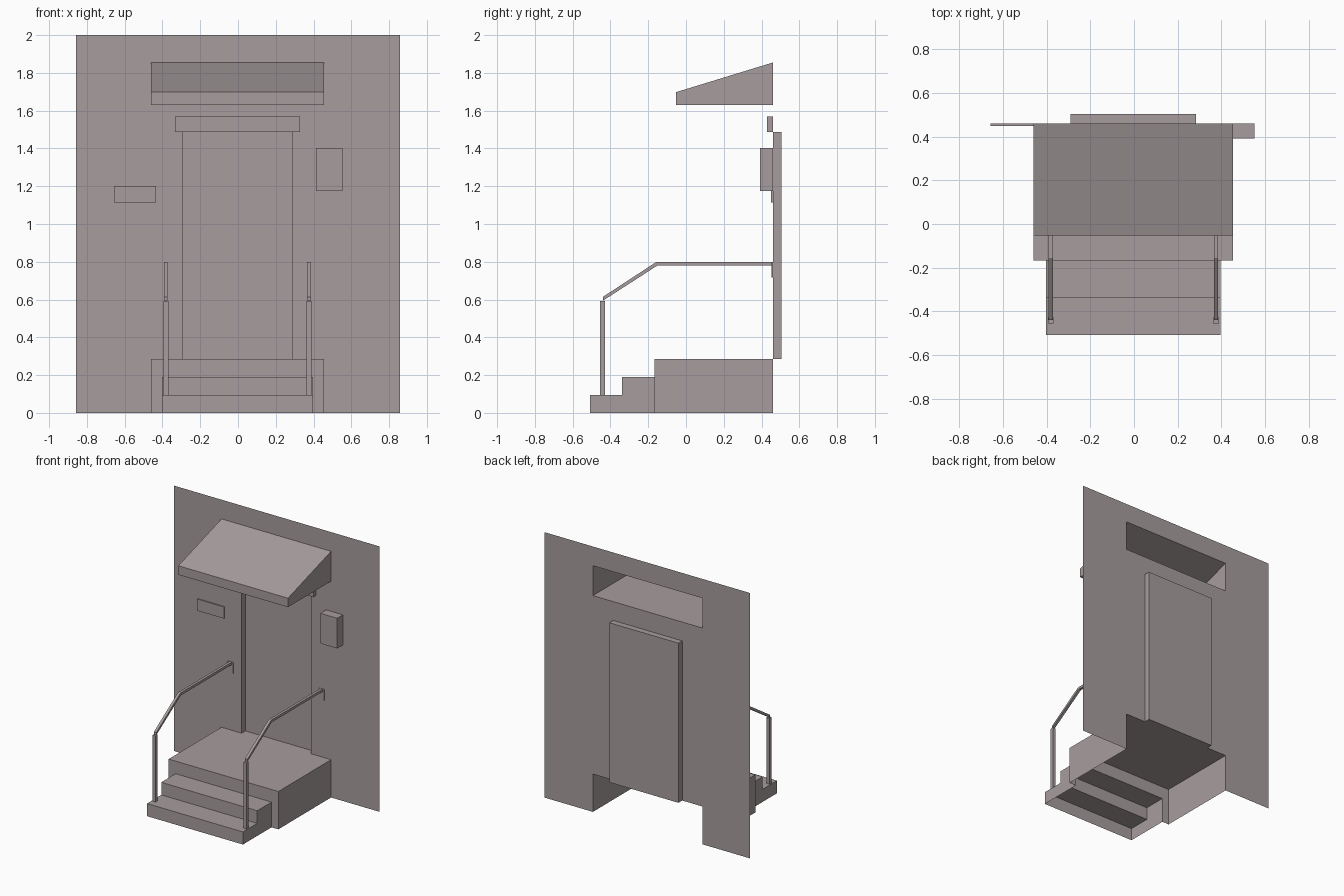
import bpy
import bmesh
from mathutils import Vector

cube = bpy.data.objects.get("Cube")
if cube:
    bpy.data.objects.remove(cube, do_unlink=True)

COLOUR = (0.39, 0.34, 0.34, 1.0)
stone = bpy.data.materials.new("warm_grey")
stone.use_nodes = True
stone.diffuse_color = COLOUR
stone.node_tree.nodes["Principled BSDF"].inputs["Base Color"].default_value = COLOUR

WALL_Y = 0.46
MID = -0.003          # shared centre line of door, canopy and steps
LANDING_W, DOOR_W, STEP_W = 0.457, 0.288, 0.4
LANDING_TOP, DOOR_TOP = 0.285, 1.488
CANOPY_LOW, CANOPY_HIGH = 1.63, 1.855


def finish(name, bm, recalc=True):
    if recalc:
        bmesh.ops.recalc_face_normals(bm, faces=bm.faces[:])
    mesh = bpy.data.meshes.new(name)
    bm.to_mesh(mesh)
    bm.free()
    mesh.materials.append(stone)
    obj = bpy.data.objects.new(name, mesh)
    bpy.context.collection.objects.link(obj)
    return obj


def panel(name, xs, zs, y, is_hole):
    """Flat upright sheet facing the front, with rectangular openings."""
    bm = bmesh.new()
    for x0, x1 in zip(xs, xs[1:]):
        for z0, z1 in zip(zs, zs[1:]):
            if not is_hole((x0 + x1) / 2, (z0 + z1) / 2):
                bm.faces.new([bm.verts.new((x, y, z)) for x, z in
                              ((x0, z0), (x1, z0), (x1, z1), (x0, z1))])
    bmesh.ops.remove_doubles(bm, verts=bm.verts[:], dist=0.0001)
    return finish(name, bm, False)


def shell(name, half, profile, mid=MID):
    """Sweep an open side profile across x and cap both ends."""
    bm = bmesh.new()
    ends = [[bm.verts.new((mid + s * half, y, z)) for y, z in profile] for s in (-1, 1)]
    for i in range(len(profile) - 1):
        bm.faces.new((ends[0][i], ends[0][i + 1], ends[1][i + 1], ends[1][i]))
    for end in ends:
        bm.faces.new(end)
    return finish(name, bm)


def box(name, x, y, z):
    bm = bmesh.new()
    bmesh.ops.create_cube(bm, size=1)
    lo, hi = (Vector(v) for v in zip(x, y, z))
    for v in bm.verts:
        v.co = Vector((v.co[i] + 0.5) * (hi[i] - lo[i]) + lo[i] for i in range(3))
    return finish(name, bm)


# Wall sheet, open behind the landing, the doorway and the canopy
def wall_hole(x, z):
    x = abs(x - MID)
    return ((x < LANDING_W and (z < LANDING_TOP or CANOPY_LOW < z < CANOPY_HIGH))
            or (x < DOOR_W and LANDING_TOP < z < DOOR_TOP))


panel("wall",
      [-0.857, MID - LANDING_W, MID - DOOR_W, MID + DOOR_W, MID + LANDING_W, 0.857],
      [0, LANDING_TOP, DOOR_TOP, CANOPY_LOW, CANOPY_HIGH, 2], WALL_Y, wall_hole)

# Recessed doorway with its door at the back
recess = shell("door_recess", DOOR_W,
               [(WALL_Y, LANDING_TOP), (0.505, LANDING_TOP),
                (0.505, DOOR_TOP), (WALL_Y, DOOR_TOP)])
recess.data.flip_normals()

# Canopy, hollow towards the wall
shell("canopy", LANDING_W,
      [(WALL_Y, CANOPY_LOW), (-0.053, CANOPY_LOW), (-0.053, 1.698), (WALL_Y, CANOPY_HIGH)])

# Landing: top and sides, then a front sheet open behind the steps
FRONT, STEP_TOP = -0.168, 0.19
bm = bmesh.new()
corners = [[bm.verts.new((MID + s * LANDING_W, y, z)) for y, z in
            ((WALL_Y, 0), (FRONT, 0), (FRONT, LANDING_TOP), (WALL_Y, LANDING_TOP))]
           for s in (-1, 1)]
for side in corners:
    bm.faces.new(side)
bm.faces.new((corners[0][2], corners[1][2], corners[1][3], corners[0][3]))
finish("landing", bm)
panel("landing_front",
      [MID - LANDING_W, MID - STEP_W, MID + STEP_W, MID + LANDING_W],
      [0, STEP_TOP, LANDING_TOP], FRONT,
      lambda x, z: abs(x - MID) < STEP_W and z < STEP_TOP)

# Two hollow steps; the caps close the sides only
bm = bmesh.new()
steps = [(FRONT, 0), (-0.508, 0), (-0.508, 0.095), (-0.338, 0.095),
         (-0.338, STEP_TOP), (FRONT, STEP_TOP)]
ends = [[bm.verts.new((MID + s * STEP_W, y, z)) for y, z in steps] for s in (-1, 1)]
for i in range(1, len(steps) - 1):
    bm.faces.new((ends[0][i], ends[0][i + 1], ends[1][i + 1], ends[1][i]))
for end in ends:
    bm.faces.new(end)
finish("steps", bm)

# Fittings on the wall
box("lintel", (MID - 0.33, MID + 0.33), (0.43, WALL_Y), (1.488, 1.568))
box("letter_box", (0.413, 0.552), (0.392, WALL_Y), (1.175, 1.403))
box("name_plate", (-0.657, -0.433), (0.45, WALL_Y), (1.115, 1.202))

# Handrails: bent bar, post and wall plate on each side
for side, s in (("right", -1), ("left", 1)):
    x = MID + s * 0.379
    rail = [(WALL_Y, 0.8), (-0.156, 0.8), (-0.44, 0.614), (-0.44, 0.594),
            (-0.15, 0.781), (WALL_Y, 0.781), (WALL_Y, 0.8)]
    bm = bmesh.new()
    rims = [[bm.verts.new((x + e * 0.01, y, z)) for y, z in rail[:-1]] for e in (-1, 1)]
    for i in range(len(rims[0])):
        j = (i + 1) % len(rims[0])
        bm.faces.new((rims[0][i], rims[0][j], rims[1][j], rims[1][i]))
    for rim in rims:
        bm.faces.new(rim)
    finish(side + "_handrail", bm)
    box(side + "_post", (x - 0.013, x + 0.013), (-0.455, -0.429), (0.095, 0.592))
    box(side + "_wall_plate", (x - 0.022, x + 0.022), (0.453, WALL_Y), (0.718, 0.8))
